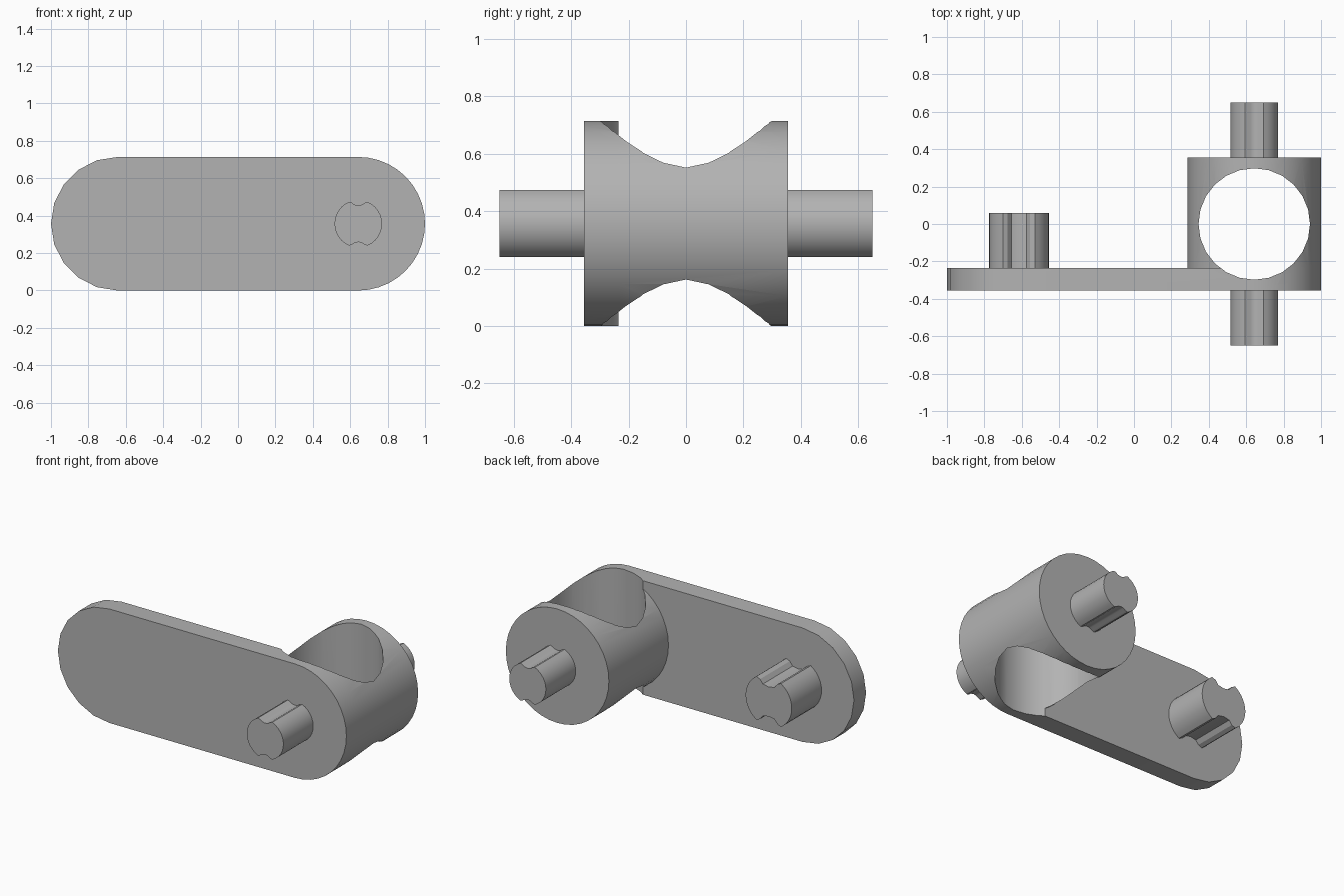
import bpy
import bmesh
from math import radians, cos, sin, pi, atan2

cube = bpy.data.objects.get("Cube")
if cube:
    bpy.data.objects.remove(cube, do_unlink=True)

R, CZ, CX = 0.357, 0.357, 0.643      # end radius, axis height, end centre offset
FRONT, PLATE_BACK, BACK = -0.355, -0.235, 0.355

grey = bpy.data.materials.new("light grey")
grey.use_nodes = True
colour = (0.45, 0.45, 0.45, 1)
grey.diffuse_color = colour
grey.node_tree.nodes["Principled BSDF"].inputs["Base Color"].default_value = colour


def arc(cx, cz, r, start, end, steps):
    """Points along an arc in the x-z plane, angles in radians."""
    angles = [start + (end - start) * i / steps for i in range(steps + 1)]
    return [(cx + r * cos(a), cz + r * sin(a)) for a in angles]


def extrude(name, outline, y0, y1):
    """Solid made by sweeping an x-z outline from y0 to y1."""
    bm = bmesh.new()
    face = bm.faces.new([bm.verts.new((x, y0, z)) for x, z in outline])
    moved = bmesh.ops.extrude_face_region(bm, geom=[face])["geom"]
    verts = [v for v in moved if isinstance(v, bmesh.types.BMVert)]
    bmesh.ops.translate(bm, verts=verts, vec=(0, y1 - y0, 0))
    bmesh.ops.recalc_face_normals(bm, faces=bm.faces)
    mesh = bpy.data.meshes.new(name)
    bm.to_mesh(mesh)
    bm.free()
    mesh.materials.append(grey)
    obj = bpy.data.objects.new(name, mesh)
    bpy.context.collection.objects.link(obj)
    return obj


def activate(obj):
    bpy.ops.object.select_all(action='DESELECT')
    obj.select_set(True)
    bpy.context.view_layer.objects.active = obj


def grooved_pin(name, cx, r, groove, y0, y1):
    """Round pin with a groove along its top and bottom."""
    a = atan2(groove[0][1], groove[0][0])
    top = arc(0, 0, r, 0, a, 6)[:-1] + groove
    top += [(-x, z) for x, z in reversed(top) if x > 1e-6]
    outline = top + [(-x, -z) for x, z in top[1:-1]]
    return extrude(name, [(cx + x, CZ + z) for x, z in outline], y0, y1)


# Long plate with two round ends
plate = extrude("plate",
                arc(CX, CZ, R, -pi / 2, pi / 2, 20) + arc(-CX, CZ, R, pi / 2, 3 * pi / 2, 10),
                FRONT, PLATE_BACK)

# Barrel standing on the back of the plate
barrel = extrude("barrel", arc(CX, CZ, R, -pi / 2, 3 * pi / 2, 40)[:-1], PLATE_BACK, BACK)

# Vertical bore through the barrel and the edge of the plate
bpy.ops.mesh.primitive_cylinder_add(vertices=24, radius=0.298, depth=2, location=(CX, 0, CZ))
bore = bpy.context.object
bore.data.materials.append(grey)
for body in (plate, barrel):
    activate(body)
    cut = body.modifiers.new("bore", 'BOOLEAN')
    cut.operation = 'DIFFERENCE'
    cut.solver = 'EXACT'
    cut.object = bore
    bpy.ops.object.modifier_apply(modifier=cut.name)
bpy.data.objects.remove(bore, do_unlink=True)

# Pins: two slim ones on the barrel axis, one thick one on the plate
slim = [(0.05, 0.117), (0.036, 0.113), (0.02, 0.102), (0, 0.098)]
thick = [(0.085, 0.136), (0.06, 0.125), (0.04, 0.1), (0, 0.092)]
pins = [grooved_pin("front_pin", CX, 0.127, slim, -0.65, FRONT),
        grooved_pin("back_pin", CX, 0.127, slim, BACK, 0.65),
        grooved_pin("plate_pin", -0.615, 0.16, thick, PLATE_BACK, 0.06)]

for obj in [plate, barrel] + pins:
    activate(obj)
    bpy.ops.object.shade_smooth_by_angle(angle=radians(25))
